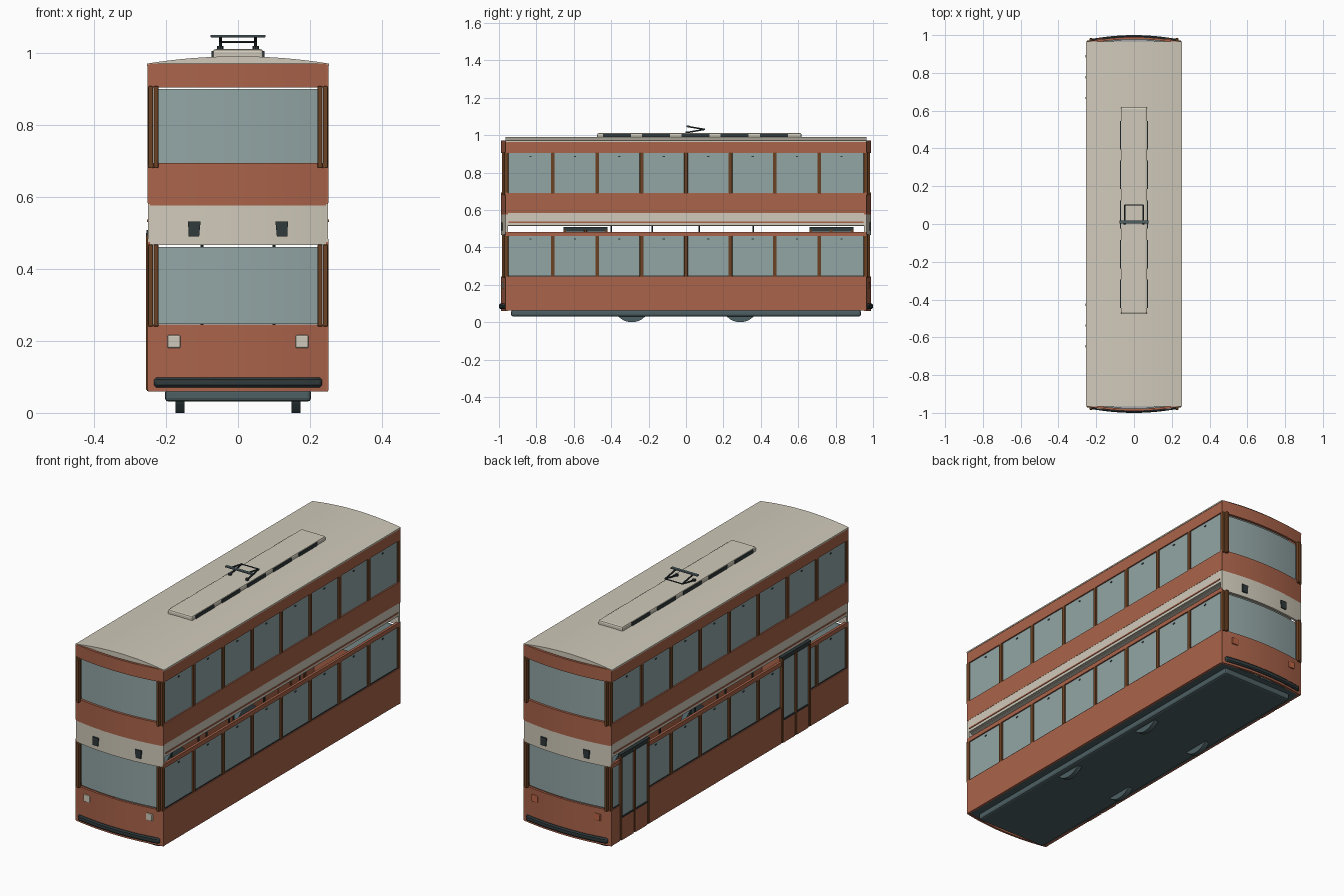
import bpy, bmesh, math
from mathutils import Vector

if "Cube" in bpy.data.objects:
    bpy.data.objects.remove(bpy.data.objects["Cube"])


def mat(name, c):
    m = bpy.data.materials.new(name)
    m.diffuse_color = (*c, 1)
    m.use_nodes = True
    m.node_tree.nodes["Principled BSDF"].inputs["Base Color"].default_value = m.diffuse_color
    return m


RED = mat("brick red", (0.40, 0.125, 0.068))
CREAM = mat("cream", (0.63, 0.59, 0.49))
GLASS = mat("window grey blue", (0.29, 0.38, 0.375))
BROWN = mat("dark brown", (0.15, 0.055, 0.018))
DARK = mat("charcoal", (0.030, 0.042, 0.045))
STEEL = mat("underframe slate", (0.075, 0.115, 0.125))
TAIL = mat("tail light orange", (0.50, 0.13, 0.06))


def finish(name, bm, m, bevel=0, smooth=False):
    bmesh.ops.recalc_face_normals(bm, faces=bm.faces)
    me = bpy.data.meshes.new(name)
    bm.to_mesh(me)
    bm.free()
    me.materials.append(m)
    ob = bpy.data.objects.new(name, me)
    bpy.context.collection.objects.link(ob)
    if bevel:
        b = ob.modifiers.new("bevel", 'BEVEL')
        b.width, b.segments = bevel, 2
    if smooth:
        bpy.context.view_layer.objects.active = ob
        ob.select_set(True)
        bpy.ops.object.shade_smooth_by_angle(angle=math.radians(35))
        ob.select_set(False)
    return ob


def box(name, x, y, z, m, bevel=0):
    """Box from (min, max) pairs."""
    bm = bmesh.new()
    bmesh.ops.create_cube(bm, size=1)
    for v in bm.verts:
        v.co = [(min(r) + max(r)) / 2 + c * (max(r) - min(r)) for r, c in zip((x, y, z), v.co)]
    return finish(name, bm, m, bevel)


def prism(name, pts, axis, a, b, m, bevel=0, smooth=False):
    """Extrude a closed outline along 'y' (x,z points) or 'z' (x,y points)."""
    bm = bmesh.new()
    put = (lambda p, t: (p[0], t, p[1])) if axis == 'y' else (lambda p, t: (p[0], p[1], t))
    f = bm.faces.new([bm.verts.new(put(p, a)) for p in pts])
    r = bmesh.ops.extrude_face_region(bm, geom=[f])
    d = Vector(put((0, 0), b - a))
    bmesh.ops.translate(bm, vec=d, verts=[v for v in r['geom'] if isinstance(v, bmesh.types.BMVert)])
    return finish(name, bm, m, bevel, smooth)


def rod(name, p, q, r, m, sides=8):
    p, q = Vector(p), Vector(q)
    bm = bmesh.new()
    bmesh.ops.create_cone(bm, cap_ends=True, segments=sides, radius1=r, radius2=r, depth=(q - p).length)
    rot = (q - p).to_track_quat('Z', 'Y').to_matrix().to_4x4()
    bmesh.ops.transform(bm, matrix=rot, verts=bm.verts)
    bmesh.ops.translate(bm, vec=(p + q) / 2, verts=bm.verts)
    return finish(name, bm, m, 0, True)


def bow(x, off=0):
    """Plan curve of the bulging ends."""
    return 0.990 - 0.025 * (x / 0.25) ** 2 + off


def end_band(name, s, half, z0, z1, m, off=0, thick=0.012, n=12):
    xs = [-half + 2 * half * i / n for i in range(n + 1)]
    pts = [(x, s * bow(x, off)) for x in xs] + [(x, s * bow(x, off - thick)) for x in reversed(xs)]
    return prism(name, pts, 'z', z0, z1, m, 0, True)


# front and back ends
for s, end in ((-1, "front"), (1, "back")):
    end_band(end + "_lower_panel", s, 0.25, 0.06, 0.245, RED)
    end_band(end + "_lower_window", s, 0.222, 0.247, 0.461, GLASS, -0.012, 0.006)
    end_band(end + "_cream_band", s, 0.25, 0.467, 0.577, CREAM)
    end_band(end + "_middle_panel", s, 0.25, 0.577, 0.694, RED)
    end_band(end + "_upper_window", s, 0.222, 0.694, 0.90, GLASS, -0.012, 0.006)
    end_band(end + "_top_panel", s, 0.25, 0.905, 0.971, RED)
    end_band(end + "_bumper", s, 0.233, 0.071, 0.099, DARK, 0.010, 0.025).modifiers.new(
        "bevel", 'BEVEL').width = 0.006
    for sx in (-1, 1):
        # corner pillars, lamps and vents
        for z in ((0.24, 0.468), (0.68, 0.908)):
            box(end + "_corner_pillar", (sx * 0.221, sx * 0.235), (s * 0.962, s * 0.984), z, BROWN, 0.003)
            box(end + "_corner_post", (sx * 0.236, sx * 0.250), (s * 0.950, s * 0.972), z, BROWN, 0.003)
        y = s * bow(0.178)
        box(end + "_lamp", (sx * 0.160, sx * 0.196), (y - 0.006, y + 0.006), (0.18, 0.216),
            CREAM if s < 0 else TAIL, 0.004)
        pts = [(sx * 0.108, 0.49), (sx * 0.137, 0.49), (sx * 0.139, 0.532), (sx * 0.104, 0.532)]
        y = s * bow(0.12)
        prism(end + "_vent", pts, 'y', y - 0.006, y + 0.006, DARK)
        # cream corner returns on the sides
        box(end + "_cream_return", (sx * 0.238, sx * 0.25), (s * 0.952, s * 0.966), (0.475, 0.58), CREAM)

# sides: panels, windows, pillars
PITCH = 0.2375
DOORS = [(-0.655, -0.42), (0.66, 0.895)]
FULL = [(-0.966, 0.966)]
SPLIT = [(-0.966, -0.655), (-0.42, 0.66), (0.895, 0.966)]
for sx, side in ((-1, "left"), (1, "right")):
    X = lambda a, b: (sx * a, sx * b)
    for y in (SPLIT if sx < 0 else FULL):
        box(side + "_lower_panel", X(0.236, 0.251), y, (0.062, 0.245), RED)
        box(side + "_window_rail", X(0.238, 0.251), y, (0.461, 0.483), RED)
        g = (max(y[0], -0.955), min(y[1], 0.955))
        box(side + "_lower_glass", X(0.238, 0.244), g, (0.243, 0.463), GLASS)
        box(side + "_lower_sill", X(0.238, 0.2465), g, (0.245, 0.250), DARK)
    box(side + "_cream_stripe", X(0.238, 0.250), (-0.955, 0.955), (0.517, 0.583), CREAM)
    box(side + "_stripe_line", X(0.244, 0.253), (-0.95, 0.95), (0.531, 0.538), RED)
    box(side + "_middle_panel", X(0.236, 0.251), FULL[0], (0.583, 0.69), RED)
    box(side + "_upper_glass", X(0.238, 0.244), (-0.955, 0.955), (0.688, 0.907), GLASS)
    box(side + "_top_panel", X(0.236, 0.251), FULL[0], (0.905, 0.969), RED)
    for i in range(-3, 4):
        y = i * PITCH
        box(side + "_upper_pillar", X(0.238, 0.252), (y - 0.01, y + 0.01), (0.688, 0.907), BROWN, 0.003)
        if sx > 0 or not any(a - 0.01 < y < b + 0.01 for a, b in DOORS):
            box(side + "_lower_pillar", X(0.238, 0.252), (y - 0.01, y + 0.01), (0.243, 0.463), BROWN, 0.003)
    # window latches
    for i in range(8):
        y = (i - 3.5) * PITCH
        for z in (0.886, 0.444):
            if z > 0.5 or sx > 0 or not any(a - 0.02 < y < b + 0.02 for a, b in DOORS):
                box(side + "_latch", X(0.242, 0.247), (y - 0.006, y + 0.006), (z - 0.003, z + 0.003), DARK)

# two double-leaf doors on the left side
for a, b in DOORS:
    mid = (a + b) / 2
    box("door_header", (-0.255, -0.238), (a, b), (0.492, 0.508), DARK)
    for y in (a + 0.007, mid, b - 0.007):
        box("door_post", (-0.256, -0.238), (y - 0.007, y + 0.007), (0.065, 0.5), BROWN, 0.002)
    for y0, y1 in ((a + 0.014, mid - 0.007), (mid + 0.007, b - 0.014)):
        box("door_leaf", (-0.254, -0.240), (y0, y1), (0.06, 0.175), RED, 0.005)
        box("door_glass", (-0.248, -0.242), (y0, y1), (0.175, 0.492), GLASS)
        for z in (0.175, 0.484):
            box("door_leaf_rail", (-0.252, -0.240), (y0, y1), (z, z + 0.008), DARK)

# decks inside
box("upper_deck_floor", (-0.24, 0.24), (-0.96, 0.96), (0.514, 0.520), CREAM)
for y in (-0.4, -0.18, 0.07, 0.36):
    for x in (-0.1, 0.1):
        rod("grab_pole", (x, y, 0.065), (x, y, 0.515), 0.004, DARK)

# arched roof
xs = [-0.253 + 0.506 * i / 16 for i in range(17)]
arch = [(x, 0.971 + 0.020 * (1 - (x / 0.253) ** 2)) for x in xs]
prism("roof", [(-0.253, 0.964)] + arch + [(0.253, 0.964)], 'y', -0.966, 0.966, CREAM, 0, True)

# roof equipment box with side grilles
box("roof_box", (-0.07, 0.07), (-0.475, 0.618), (0.98, 1.011), CREAM, 0.008)
for sx in (-1, 1):
    for i in range(5):
        y = -0.445 + 0.21 * i
        box("roof_box_grille", (sx * 0.066, sx * 0.073), (y, y + 0.15), (0.988, 1.006), DARK)

# current collector
for x in (-0.049, 0.049):
    rod("collector_foot", (x, 0.005, 1.005), (x, 0.005, 1.02), 0.009, DARK)
    rod("collector_lower_arm", (x, 0.005, 1.014), (x, 0.1, 1.031), 0.004, DARK)
    rod("collector_upper_arm", (x, 0.1, 1.031), (x, 0.005, 1.047), 0.004, DARK)
rod("collector_cross_bar", (-0.049, 0.1, 1.031), (0.049, 0.1, 1.031), 0.003, DARK)
box("collector_shoe", (-0.077, 0.077), (0.002, 0.018), (1.044, 1.051), STEEL, 0.002)

# underframe and wheels
box("underframe", (-0.203, 0.203), (-0.935, 0.935), (0.031, 0.066), STEEL, 0.010)
box("lower_floor", (-0.24, 0.24), (-0.965, 0.965), (0.062, 0.068), STEEL)
for sx in (-1, 1):
    for y in (-0.29, 0.29):
        rod("wheel", (sx * 0.149, y, 0.1), (sx * 0.174, y, 0.1), 0.1, STEEL, 32)
